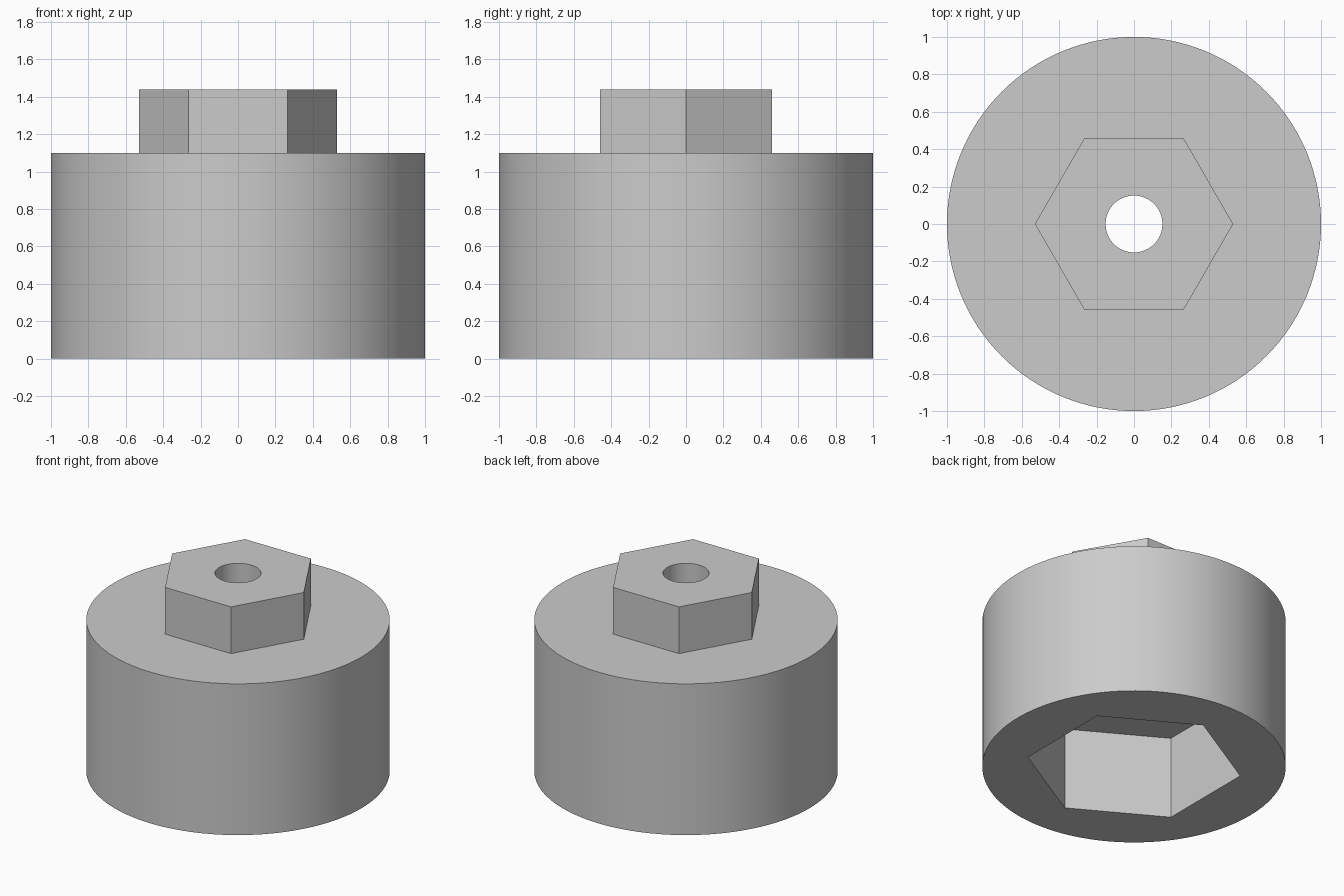
import bpy
import math

cube = bpy.data.objects.get("Cube")
if cube:
    bpy.data.objects.remove(cube, do_unlink=True)

grey = bpy.data.materials.new("plain_grey")
grey.use_nodes = True
colour = (0.6, 0.6, 0.6, 1.0)
grey.diffuse_color = colour
grey.node_tree.nodes["Principled BSDF"].inputs["Base Color"].default_value = colour


def prism(name, sides, radius, bottom, top, turn=0.0):
    """Upright prism; turn is the angle of its first corner from +x."""
    bpy.ops.mesh.primitive_cylinder_add(
        vertices=sides, radius=radius, depth=top - bottom,
        location=(0, 0, (bottom + top) / 2),
        rotation=(0, 0, turn - math.pi / 2))
    obj = bpy.context.object
    obj.name = name
    bpy.ops.object.transform_apply(location=True, rotation=True, scale=True)
    obj.data.materials.append(grey)
    return obj


def combine(target, tool, operation):
    """Join or cut with a tool, then discard the tool."""
    tool.hide_render = True
    bpy.context.view_layer.objects.active = target
    mod = target.modifiers.new(operation.title(), 'BOOLEAN')
    mod.operation = operation
    mod.solver = 'EXACT'
    mod.object = tool
    bpy.ops.object.modifier_apply(modifier=mod.name)
    bpy.data.objects.remove(tool, do_unlink=True)


# Round body with a hexagonal boss on top
body = prism("socket_body", 128, 1.0, 0.0, 1.1)
combine(body, prism("hex_boss", 6, 0.53, 0.9, 1.44), 'UNION')

# Hexagonal socket underneath, corners on the y axis
combine(body, prism("hex_socket_cutter", 6, 0.71, -0.2, 0.6, math.pi / 2), 'DIFFERENCE')

# Bore through the boss into the socket
combine(body, prism("bore_cutter", 64, 0.152, 0.4, 1.7), 'DIFFERENCE')

# Smooth round walls with crisp edges
bpy.ops.object.select_all(action='DESELECT')
body.select_set(True)
bpy.context.view_layer.objects.active = body
bpy.ops.object.shade_smooth_by_angle(angle=math.radians(30))
